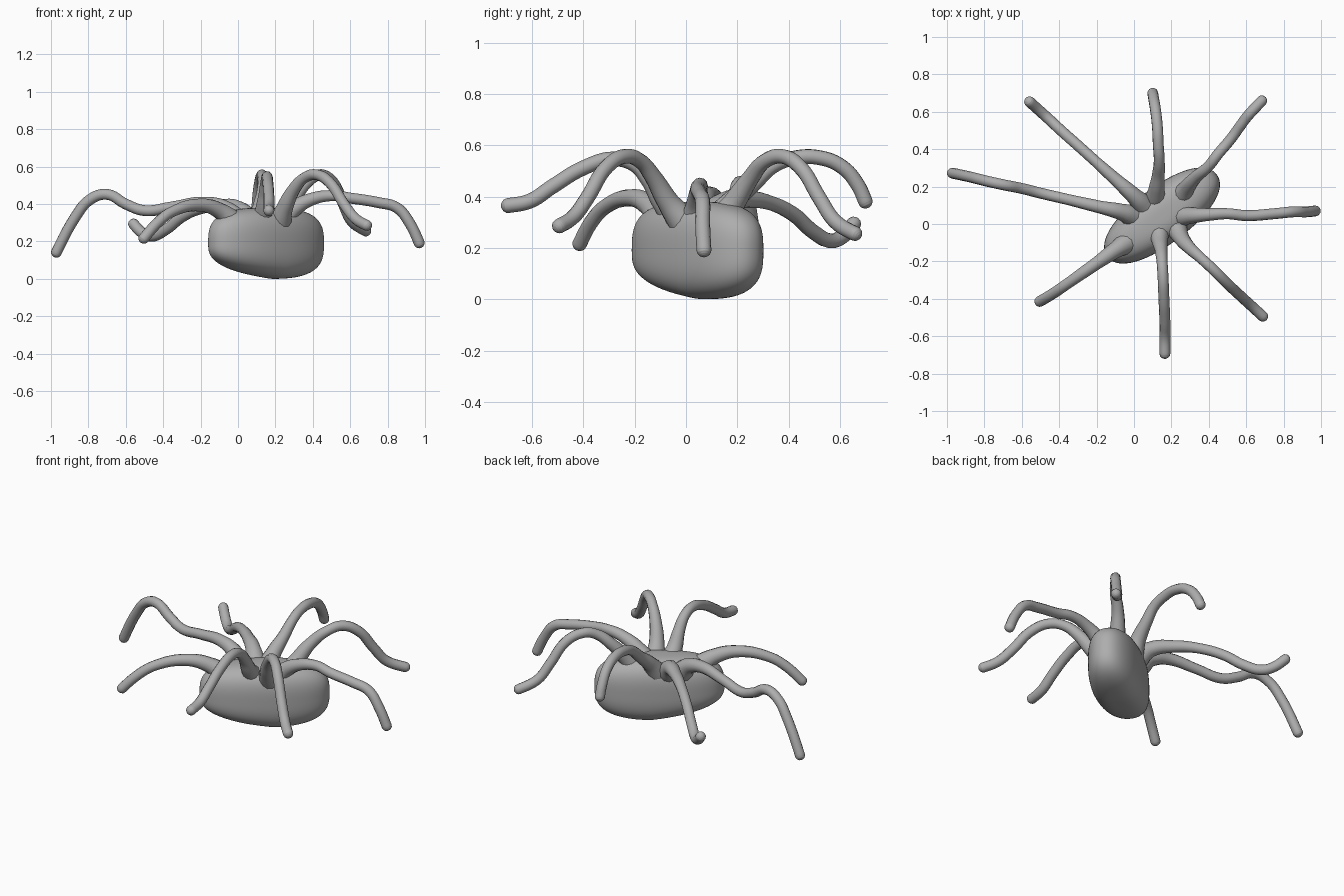
import bpy, bmesh, math
from mathutils import Vector, Matrix

grey = bpy.data.materials.new("grey")
grey.diffuse_color = (0.42, 0.42, 0.42, 1)


def finish(obj):
    obj.data.materials.clear()
    obj.data.materials.append(grey)
    for p in obj.data.polygons:
        p.use_smooth = True


# Body: rounded box-like ellipsoid, turned diagonally, underside rising to one end
def make_body():
    bm = bmesh.new()
    bmesh.ops.create_icosphere(bm, subdivisions=5, radius=1)
    h, n = 2.2, 3.0
    for v in bm.verts:
        x, y, z = v.co
        flat = (abs(x) ** h + abs(y) ** h) ** (n / h)
        v.co /= (flat + abs(z) ** n) ** (1 / n)
        if v.co.z < 0:  # tilted belly
            v.co.z *= 1 - 0.28 * max(0, 0.15 - v.co.x)
    bmesh.ops.scale(bm, verts=bm.verts, vec=(0.365, 0.15, 0.19))
    bmesh.ops.transform(bm, verts=bm.verts, matrix=Matrix.Translation((0.15, 0.045, 0.19))
                        @ Matrix.Rotation(math.radians(37), 4, 'Z'))
    me = bpy.data.meshes.new("body")
    bm.to_mesh(me)
    bm.free()
    obj = bpy.data.objects.new("body", me)
    bpy.context.collection.objects.link(obj)
    finish(obj)


# Leg: round tube along a path, flared at the root and rounded at the tip
def make_leg(name, pts):
    pts = [Vector(p) for p in pts]
    radii = [0.065, 0.044, 0.034] + [0.029] * (len(pts) - 3)
    d = (pts[-1] - pts[-2]).normalized()
    tip = pts[-1]
    for dist, r in ((0.011, 0.026), (0.019, 0.019), (0.024, 0.011), (0.026, 0.001)):
        pts.append(tip + d * dist)
        radii.append(r)
    cu = bpy.data.curves.new(name, 'CURVE')
    cu.dimensions = '3D'
    cu.bevel_depth = 1
    cu.bevel_resolution = 4
    cu.resolution_u = 6
    cu.use_fill_caps = True
    sp = cu.splines.new('BEZIER')
    sp.radius_interpolation = 'LINEAR'
    sp.bezier_points.add(len(pts) - 1)
    for bp, p, r in zip(sp.bezier_points, pts, radii):
        bp.co, bp.radius = p, r
        bp.handle_left_type = bp.handle_right_type = 'AUTO'
    tmp = bpy.data.objects.new(name + "_path", cu)
    bpy.context.collection.objects.link(tmp)
    dg = bpy.context.evaluated_depsgraph_get()
    me = bpy.data.meshes.new_from_object(tmp.evaluated_get(dg))
    bpy.data.objects.remove(tmp)
    obj = bpy.data.objects.new(name, me)
    bpy.context.collection.objects.link(obj)
    finish(obj)


make_body()

make_leg("left_leg", [
    (0.0, 0.04, 0.31), (-0.07, 0.065, 0.375), (-0.18, 0.09, 0.405), (-0.35, 0.13, 0.385),
    (-0.5, 0.165, 0.365), (-0.6, 0.19, 0.4), (-0.7, 0.21, 0.452), (-0.79, 0.23, 0.425),
    (-0.87, 0.25, 0.33), (-0.972, 0.272, 0.14)])
make_leg("back_left_leg", [
    (0.06, 0.09, 0.31), (0.0, 0.15, 0.375), (-0.1, 0.24, 0.39), (-0.2, 0.33, 0.375),
    (-0.3, 0.42, 0.33), (-0.39, 0.5, 0.26), (-0.46, 0.565, 0.228), (-0.51, 0.61, 0.245),
    (-0.56, 0.655, 0.295)])
make_leg("front_left_leg", [
    (-0.02, -0.09, 0.3), (-0.1, -0.14, 0.365), (-0.2, -0.21, 0.395), (-0.35, -0.315, 0.36),
    (-0.43, -0.37, 0.3), (-0.505, -0.415, 0.215)])
make_leg("back_leg", [
    (0.11, 0.11, 0.29), (0.12, 0.18, 0.38), (0.13, 0.26, 0.45), (0.135, 0.34, 0.52),
    (0.13, 0.42, 0.55), (0.125, 0.52, 0.552), (0.115, 0.61, 0.515), (0.105, 0.67, 0.445),
    (0.1, 0.7, 0.38)])
make_leg("back_right_leg", [
    (0.25, 0.14, 0.3), (0.28, 0.19, 0.38), (0.33, 0.25, 0.47), (0.4, 0.31, 0.54),
    (0.45, 0.375, 0.557), (0.51, 0.445, 0.515), (0.565, 0.52, 0.395), (0.61, 0.58, 0.305),
    (0.685, 0.66, 0.255)])
make_leg("front_right_leg", [
    (0.22, 0.0, 0.29), (0.25, -0.07, 0.38), (0.3, -0.13, 0.48), (0.355, -0.18, 0.54),
    (0.42, -0.24, 0.557), (0.49, -0.31, 0.515), (0.57, -0.385, 0.395), (0.63, -0.44, 0.32),
    (0.69, -0.495, 0.285)])
make_leg("front_leg", [
    (0.13, -0.01, 0.29), (0.138, -0.09, 0.38), (0.145, -0.14, 0.46), (0.15, -0.2, 0.525),
    (0.155, -0.28, 0.547), (0.16, -0.4, 0.512), (0.165, -0.52, 0.44), (0.165, -0.61, 0.382),
    (0.165, -0.695, 0.365)])
make_leg("right_leg", [
    (0.23, 0.04, 0.3), (0.3, 0.045, 0.375), (0.39, 0.05, 0.425), (0.5, 0.055, 0.445),
    (0.6, 0.045, 0.432), (0.75, 0.055, 0.408), (0.85, 0.065, 0.38), (0.92, 0.065, 0.295),
    (0.97, 0.07, 0.19)])
